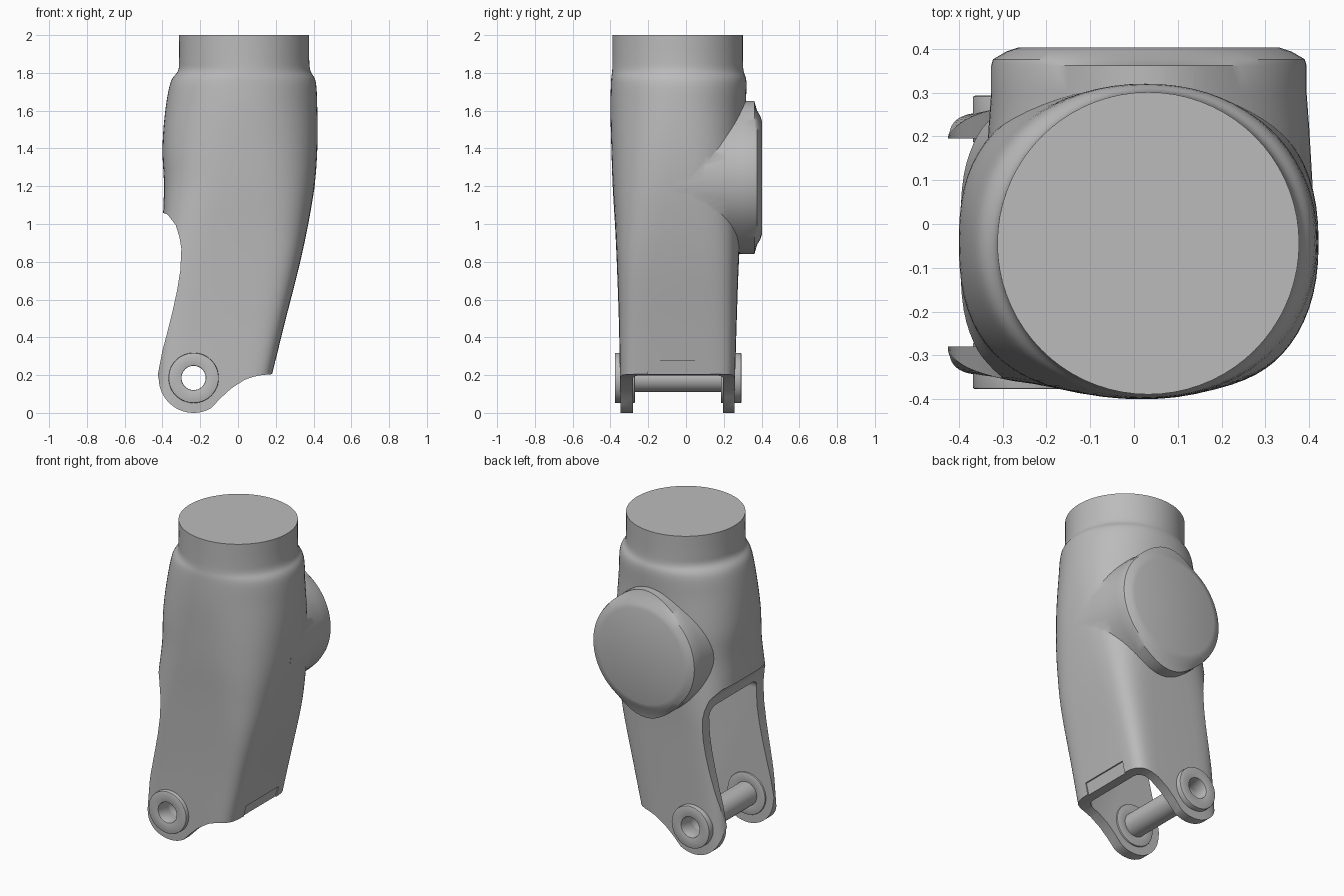
import bpy, bmesh, math
from math import sin, cos, pi

old = bpy.data.objects.get("Cube")
if old:
    bpy.data.objects.remove(old)

grey = bpy.data.materials.new("plain grey")
grey.use_nodes = True
grey.diffuse_color = (0.5, 0.5, 0.5, 1)
grey.node_tree.nodes["Principled BSDF"].inputs["Base Color"].default_value = (0.5, 0.5, 0.5, 1)

PIVOT_X, PIVOT_Z = -0.235, 0.185


def loft(name, rings, closed=False):
    """Skin a list of equal-length rings; cap the ends, or join last to first."""
    bm = bmesh.new()
    rows = [[bm.verts.new(p) for p in ring] for ring in rings]
    n = len(rows[0])
    pairs = list(zip(rows, rows[1:] + rows[:1])) if closed else list(zip(rows, rows[1:]))
    for a, b in pairs:
        for i in range(n):
            j = (i + 1) % n
            bm.faces.new((a[i], a[j], b[j], b[i]))
    if not closed:
        bm.faces.new(rows[0][::-1])
        bm.faces.new(rows[-1])
    bmesh.ops.recalc_face_normals(bm, faces=bm.faces)
    mesh = bpy.data.meshes.new(name)
    bm.to_mesh(mesh)
    bm.free()
    mesh.materials.append(grey)
    obj = bpy.data.objects.new(name, mesh)
    bpy.context.collection.objects.link(obj)
    return obj


def extrude_y(name, outline, y0, y1):
    return loft(name, [[(x, y, z) for x, z in outline] for y in (y0, y1)])


def circle(r, n=48):
    return [(PIVOT_X + r * cos(2 * pi * i / n), PIVOT_Z + r * sin(2 * pi * i / n)) for i in range(n)]


def tube(name, outer, inner, y0, y1):
    loops = [(outer, y0), (outer, y1), (inner, y1), (inner, y0)]
    return loft(name, [[(x, y, z) for x, z in circle(r)] for r, y in loops], closed=True)


def apply_modifiers(obj):
    bpy.context.view_layer.objects.active = obj
    for mod in list(obj.modifiers):
        bpy.ops.object.modifier_apply(modifier=mod.name)


def boolean(obj, other, operation):
    mod = obj.modifiers.new("boolean", 'BOOLEAN')
    mod.operation, mod.object, mod.solver = operation, other, 'EXACT'
    apply_modifiers(obj)
    bpy.data.objects.remove(other)


def smooth(obj, angle=32):
    bpy.ops.object.select_all(action='DESELECT')
    obj.select_set(True)
    bpy.context.view_layer.objects.active = obj
    bpy.ops.object.shade_smooth_by_angle(angle=math.radians(angle))


def spline(rows, steps=5):
    """Catmull-Rom through rows of numbers."""
    out = []
    for k in range(len(rows) - 1):
        p = [rows[min(max(k + d, 0), len(rows) - 1)] for d in (-1, 0, 1, 2)]
        for s in range(steps):
            t = s / steps
            out.append([b + 0.5 * t * (c - a + t * (2 * a - 5 * b + 4 * c - d + t * (3 * (b - c) + d - a)))
                        for a, b, c, d in zip(*p)])
    return out + [list(rows[-1])]


def power(v, n):
    return math.copysign(abs(v) ** (2 / n), v)


# Leg shell: z, left x, right x, front y, back y, squareness
sections = [
    (-0.03, -0.45, 0.125, -0.345, 0.255, 8),
    (0.20, -0.435, 0.18, -0.35, 0.26, 7),
    (0.47, -0.42, 0.246, -0.355, 0.268, 6),
    (0.76, -0.41, 0.32, -0.365, 0.278, 5),
    (0.98, -0.40, 0.368, -0.375, 0.29, 3.8),
    (1.20, -0.392, 0.405, -0.388, 0.30, 2.9),
    (1.40, -0.40, 0.42, -0.395, 0.31, 2.5),
    (1.60, -0.385, 0.42, -0.40, 0.315, 2.2),
    (1.75, -0.357, 0.412, -0.397, 0.32, 2.1),
    (1.81, -0.318, 0.384, -0.391, 0.305, 2),
    (1.87, -0.312, 0.377, -0.389, 0.301, 2),
    (2.00, -0.312, 0.377, -0.389, 0.301, 2),
]
SEG = 72
rings = []
for z, xl, xr, yf, yb, n in spline(sections):
    rings.append([((xl + xr) / 2 + (xr - xl) / 2 * power(cos(2 * pi * i / SEG), n),
                   (yf + yb) / 2 + (yb - yf) / 2 * power(sin(2 * pi * i / SEG), n), z)
                  for i in range(SEG)])
shell = loft("leg_shell", rings)

# Rear joint cap: y, radius, height of the top and bottom lobes
cap_rows = [(-0.05, 0.375, 0.0), (0.1, 0.373, 0.02), (0.22, 0.366, 0.035), (0.30, 0.36, 0.045),
            (0.362, 0.36, 0.045), (0.376, 0.356, 0.0), (0.394, 0.325, 0.0), (0.403, 0.298, 0.0)]
cap = loft("joint_cap", [[(0.034 + (r + lobe * abs(sin(a)) ** 10) * cos(a), y,
                           1.245 + (r + lobe * abs(sin(a)) ** 10) * sin(a))
                          for a in (2 * pi * i / SEG for i in range(SEG))] for y, r, lobe in cap_rows])
boolean(shell, cap, 'UNION')

# Side outline of the leg with the rounded fork ears
outline = [(PIVOT_X + 0.185 * cos(a), PIVOT_Z + 0.185 * sin(a))
           for a in (math.radians(d) for d in range(180, 301, 6))]
outline += [(-0.09, 0.08), (-0.035, 0.13), (0.035, 0.175), (0.08, 0.191), (0.125, 0.2), (0.2, 0.207),
            (0.7, 0.207), (0.7, 2.1), (-0.7, 2.1), (-0.7, 1.1), (-0.45, 1.08), (-0.373, 1.05),
            (-0.33, 0.995), (-0.31, 0.93), (-0.30, 0.87), (-0.305, 0.757), (-0.322, 0.65),
            (-0.345, 0.545), (-0.372, 0.435), (-0.40, 0.33), (-0.425, 0.2)]
boolean(shell, extrude_y("side_outline", outline, -1, 1), 'INTERSECT')

# Hollow fork, open to the right and below
cavity = extrude_y("fork_cavity", [(-0.8, -0.2), (0.03, -0.2), (0.12, 0.2), (0.186, 0.47), (0.255, 0.76),
                                   (0.285, 0.93), (-0.8, 0.93)], -0.28, 0.195)
bevel = cavity.modifiers.new("bevel", 'BEVEL')
bevel.width, bevel.segments = 0.05, 4
apply_modifiers(cavity)
boolean(shell, cavity, 'DIFFERENCE')

# Shallow notch at the foot of the left wall
notch = extrude_y("heel_notch", [(0.159, 0.15), (0.3, 0.15), (0.3, 0.275), (0.19, 0.275)], -0.2, 0.13)
boolean(shell, notch, 'DIFFERENCE')

# Pivot bore
boolean(shell, extrude_y("pivot_bore", circle(0.07), -0.6, 0.6), 'DIFFERENCE')
smooth(shell)

# Pivot collars and hollow axle
for name, y0, y1 in (("front_collar", -0.377, -0.27), ("back_collar", 0.185, 0.293)):
    collar = tube(name, 0.133, 0.064, y0, y1)
    bev = collar.modifiers.new("bevel", 'BEVEL')
    bev.width, bev.segments, bev.limit_method = 0.005, 2, 'ANGLE'
    apply_modifiers(collar)
    smooth(collar)
smooth(tube("axle", 0.075, 0.064, -0.275, 0.19))
